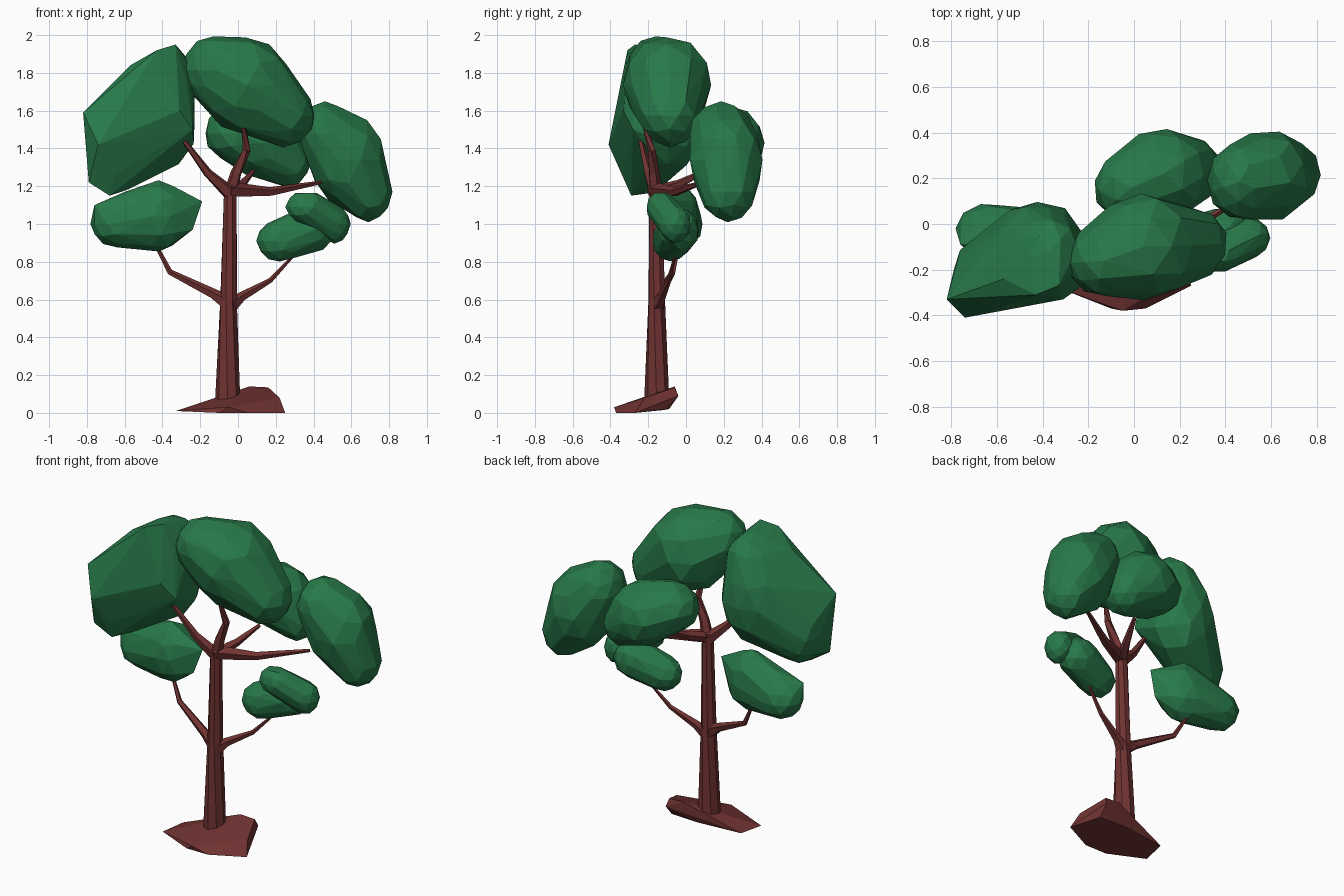
import bpy, bmesh, random
from mathutils import Vector, Matrix

random.seed(4)
cube = bpy.data.objects.get("Cube")
if cube:
    bpy.data.objects.remove(cube)


def make_material(name, rgb):
    mat = bpy.data.materials.new(name)
    mat.use_nodes = True
    color = (*rgb, 1)
    mat.diffuse_color = color
    shader = mat.node_tree.nodes["Principled BSDF"]
    shader.inputs["Base Color"].default_value = color
    shader.inputs["Roughness"].default_value = 0.9
    return mat


leaf = make_material("leaf green", (0.021, 0.19, 0.066))
bark = make_material("bark brown", (0.16, 0.033, 0.031))


def finish(name, bm, mat):
    bmesh.ops.recalc_face_normals(bm, faces=bm.faces[:])
    mesh = bpy.data.meshes.new(name)
    bm.to_mesh(mesh)
    bm.free()
    mesh.materials.append(mat)
    obj = bpy.data.objects.new(name, mesh)
    bpy.context.collection.objects.link(obj)
    return obj


def wrap(bm):
    """Keep only the convex hull of the points in bm."""
    points = [v.co.copy() for v in bm.verts]
    bm.clear()
    for p in points:
        bm.verts.new(p)
    result = bmesh.ops.convex_hull(bm, input=bm.verts[:])
    loose = set(result["geom_interior"] + result["geom_unused"])
    bmesh.ops.delete(bm, geom=[v for v in loose if isinstance(v, bmesh.types.BMVert)],
                     context="VERTS")


def clump(name, *balls, corners=()):
    """Faceted foliage: the hull around (centre, radii) balls and sharp corners."""
    bm = bmesh.new()
    for centre, radii in balls:
        turn = Matrix.Rotation(random.uniform(0, 3), 4, "Z")
        ball = bmesh.ops.create_icosphere(bm, subdivisions=2, radius=1, matrix=turn)
        for v in ball["verts"]:
            v.co = Vector(centre) + v.co * Vector(radii) * random.uniform(0.98, 1.04)
    wrap(bm)
    # Merge tiny facets so that the planes stay broad
    bmesh.ops.remove_doubles(bm, verts=bm.verts[:], dist=0.045)
    for corner in corners:
        bm.verts.new(corner)
    wrap(bm)
    return finish(name, bm, leaf)


def limb(name, points, radii, sides):
    """Tapered faceted tube along a path."""
    bm = bmesh.new()
    path = [Vector(p) for p in points]
    rings = []
    for i, (p, r) in enumerate(zip(path, radii)):
        along = path[min(i + 1, len(path) - 1)] - path[max(i - 1, 0)]
        turn = along.to_track_quat("Z", "Y").to_matrix().to_4x4()
        ring = bmesh.ops.create_circle(bm, segments=sides, radius=r,
                                       matrix=Matrix.Translation(p) @ turn)
        rings.append(ring["verts"])
    for low, high in zip(rings, rings[1:]):
        for k in range(sides):
            n = (k + 1) % sides
            bm.faces.new((low[k], low[n], high[n], high[k]))
    bm.faces.new(rings[0])
    bm.faces.new(rings[-1])
    return finish(name, bm, bark)


# Trunk and branches
limb("trunk", [(-0.055, -0.155, 0.03), (-0.05, -0.155, 0.6), (-0.04, -0.16, 1.2)],
     [0.068, 0.046, 0.035], 8)
limb("lower_right_branch", [(-0.05, -0.155, 0.58), (-0.13, -0.14, 0.63),
                            (-0.36, -0.07, 0.745), (-0.43, -0.04, 0.88),
                            (-0.54, -0.01, 1.0)],
     [0.045, 0.028, 0.016, 0.01, 0.005], 5)
limb("lower_left_branch", [(-0.05, -0.155, 0.56), (0.02, -0.13, 0.615),
                           (0.17, -0.09, 0.7), (0.32, -0.05, 0.86)],
     [0.045, 0.026, 0.014, 0.006], 5)
limb("upper_right_branch", [(-0.04, -0.16, 1.16), (-0.16, -0.2, 1.27),
                            (-0.3, -0.245, 1.46)], [0.04, 0.024, 0.012], 5)
limb("upper_middle_branch", [(-0.04, -0.16, 1.16), (-0.01, -0.17, 1.27),
                             (0.045, -0.18, 1.39), (0.03, -0.215, 1.51)],
     [0.038, 0.03, 0.022, 0.013], 5)
limb("upper_left_branch", [(-0.05, -0.17, 1.18), (0.17, -0.06, 1.17),
                           (0.44, 0.09, 1.22)], [0.045, 0.025, 0.01], 5)
limb("upper_back_branch", [(-0.04, -0.16, 1.17), (0.02, -0.04, 1.21),
                           (0.08, 0.1, 1.28)], [0.036, 0.024, 0.012], 5)

# Slab of roots, low at the front and raised at the back
roots = bmesh.new()
for corner in [(-0.33, -0.28, 0.01), (-0.3, -0.12, 0.015), (-0.1, -0.37, 0), (0.05, -0.37, 0),
               (0.25, -0.27, 0), (0.17, -0.1, 0.02), (-0.02, -0.09, 0.02),
               (-0.05, -0.38, 0.03), (0.22, -0.22, 0.08), (0.16, -0.06, 0.135),
               (0.06, -0.06, 0.14), (0.17, -0.04, 0.09), (-0.08, -0.09, 0.07)]:
    roots.verts.new(corner)
wrap(roots)
finish("root_slab", roots, bark)

# Foliage
clump("top_foliage",
      ((-0.13, -0.16, 1.815), (0.165, 0.155, 0.18)),
      ((0.04, -0.1, 1.735), (0.24, 0.235, 0.255)),
      ((0.24, -0.085, 1.575), (0.17, 0.16, 0.165)))
clump("right_foliage",
      ((-0.38, -0.13, 1.76), (0.15, 0.17, 0.17)),
      ((-0.42, -0.1, 1.55), (0.2, 0.2, 0.27)),
      ((-0.65, -0.2, 1.35), (0.14, 0.14, 0.19)),
      corners=[(-0.82, -0.33, 1.59), (-0.74, -0.41, 1.42), (-0.79, -0.31, 1.22),
               (-0.68, -0.29, 1.15), (-0.57, -0.24, 1.84), (-0.43, -0.31, 1.92),
               (-0.33, -0.27, 1.95), (-0.31, -0.33, 1.6), (-0.24, -0.28, 1.5)])
clump("left_foliage",
      ((0.46, 0.185, 1.48), (0.135, 0.165, 0.165)),
      ((0.58, 0.21, 1.34), (0.2, 0.195, 0.24)),
      ((0.69, 0.22, 1.17), (0.125, 0.14, 0.155)))
clump("back_foliage",
      ((-0.01, 0.16, 1.48), (0.165, 0.15, 0.15)),
      ((0.13, 0.22, 1.43), (0.2, 0.2, 0.19)),
      ((0.26, 0.23, 1.33), (0.125, 0.14, 0.135)))
clump("lower_right_foliage",
      ((-0.64, -0.03, 1.0), (0.14, 0.12, 0.12)),
      ((-0.42, -0.06, 1.04), (0.15, 0.13, 0.185)),
      corners=[(-0.19, -0.08, 1.12), (-0.24, -0.1, 0.97), (-0.76, -0.09, 1.1),
               (-0.6, -0.02, 1.17)])
clump("lower_left_foliage",
      ((0.22, -0.08, 0.91), (0.12, 0.1, 0.11)),
      ((0.38, -0.04, 0.97), (0.135, 0.11, 0.12)))
clump("lower_left_tuft",
      ((0.36, -0.13, 1.09), (0.11, 0.08, 0.085)),
      ((0.51, -0.06, 1.0), (0.085, 0.085, 0.1)))
